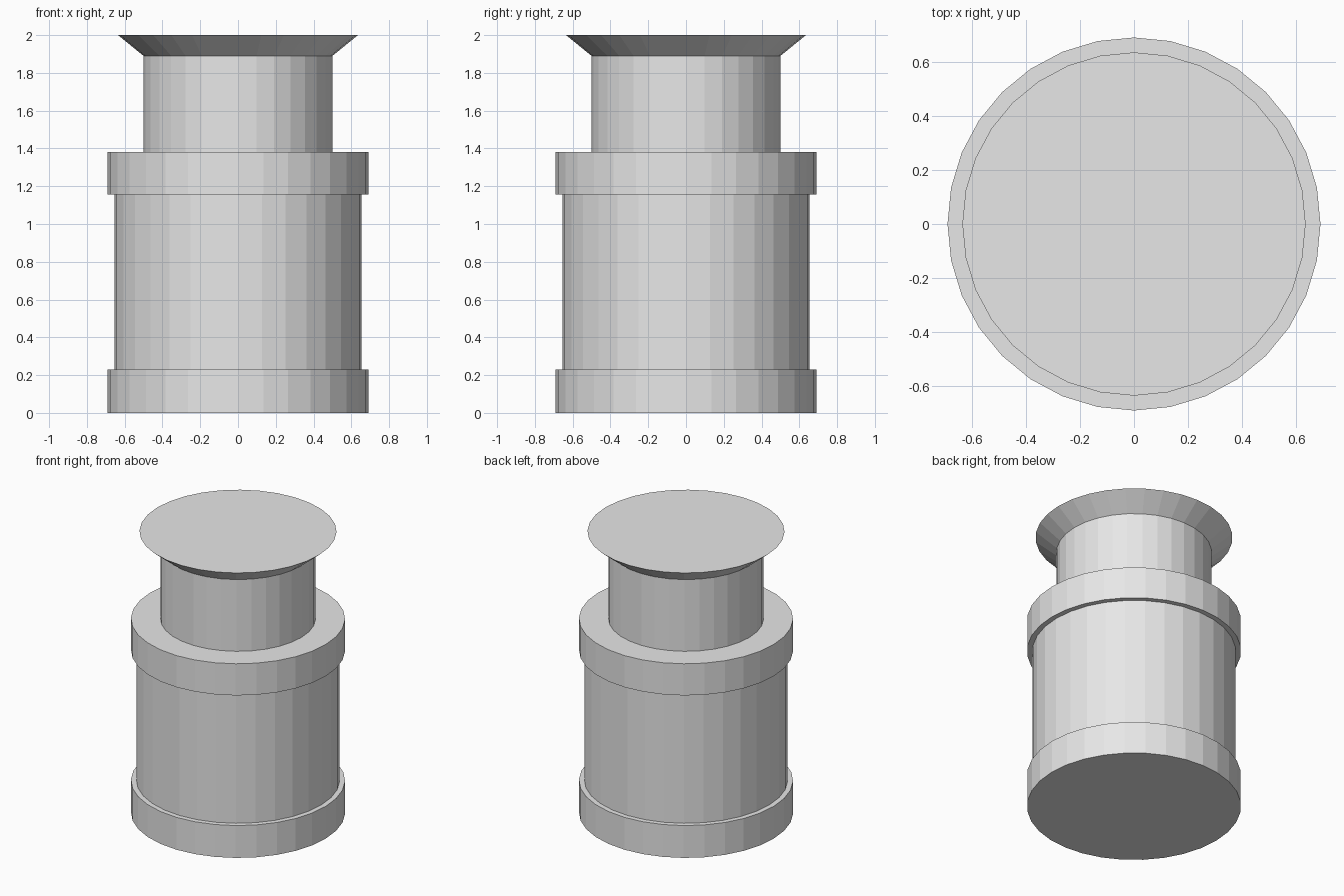
import bpy
import bmesh

SIDES = 32

cube = bpy.data.objects.get("Cube")
if cube:
    bpy.data.objects.remove(cube, do_unlink=True)

# Single light grey finish
grey = bpy.data.materials.new("light_grey")
grey.use_nodes = True
colour = (0.8, 0.8, 0.8, 1.0)
grey.diffuse_color = colour
grey.node_tree.nodes["Principled BSDF"].inputs["Base Color"].default_value = colour


def drum(name, z_low, z_high, r_low, r_high=None):
    """Flat-sided upright drum or cone section between two heights."""
    bm = bmesh.new()
    bmesh.ops.create_cone(
        bm, cap_ends=True, segments=SIDES, radius1=r_low,
        radius2=r_low if r_high is None else r_high, depth=z_high - z_low)
    bmesh.ops.translate(bm, verts=bm.verts, vec=(0, 0, (z_low + z_high) / 2))
    mesh = bpy.data.meshes.new(name)
    bm.to_mesh(mesh)
    bm.free()
    mesh.materials.append(grey)
    obj = bpy.data.objects.new(name, mesh)
    bpy.context.collection.objects.link(obj)
    return obj


# Wide bands around the bottom and top of the body
drum("base_band", 0, 0.23, 0.69)
drum("collar_band", 1.155, 1.38, 0.69)

# Body and neck, ends tucked inside their neighbours
drum("body", 0.2, 1.18, 0.655)
drum("neck", 1.36, 1.9, 0.5)

# Flared lid with a flat top
drum("flared_lid", 1.89, 2.0, 0.5, 0.635)
